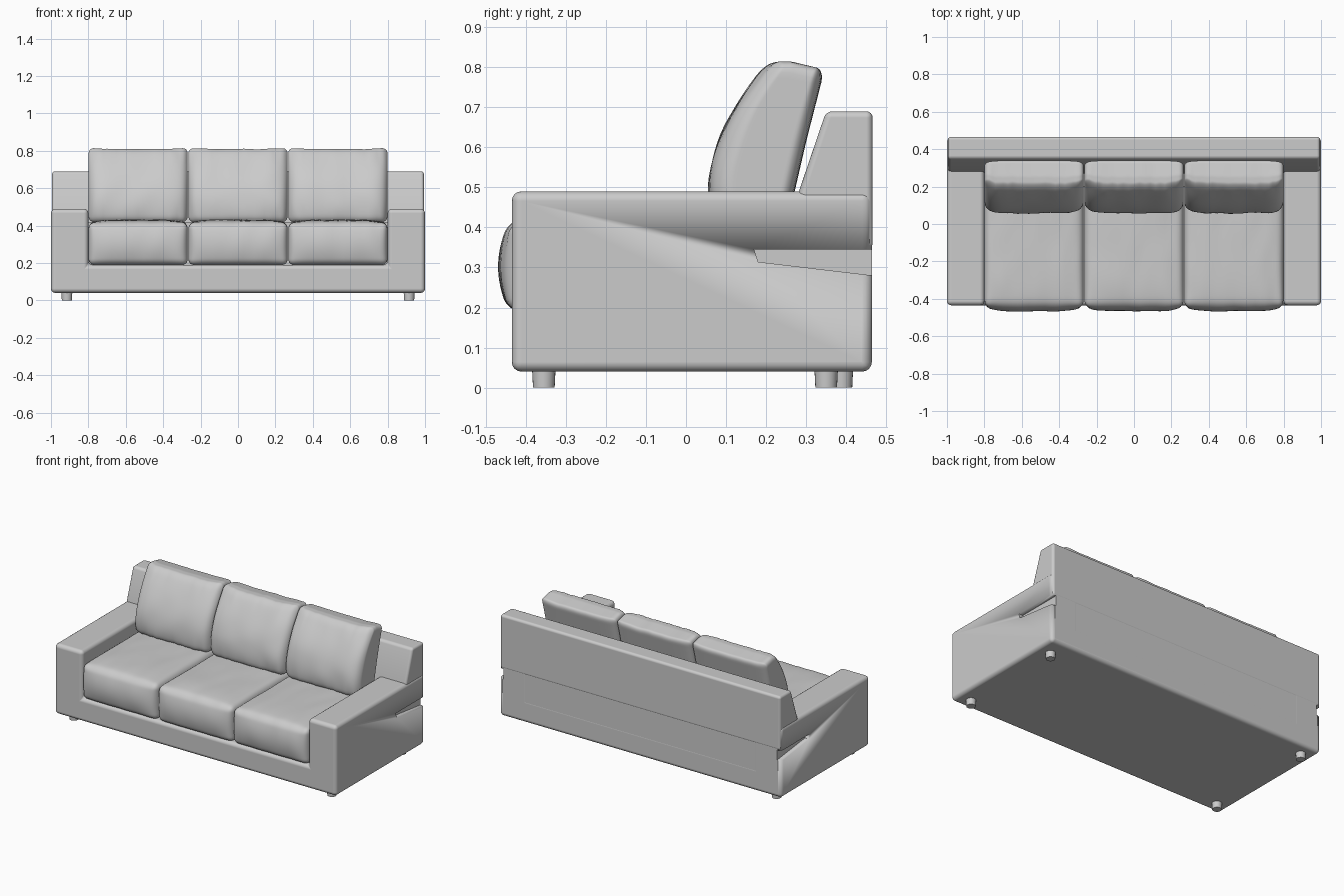
import bpy, bmesh, math
from mathutils import Vector, noise

if "Cube" in bpy.data.objects:
    bpy.data.objects.remove(bpy.data.objects["Cube"], do_unlink=True)

fabric = bpy.data.materials.new("light grey fabric")
fabric.use_nodes = True
GREY = (0.6, 0.6, 0.6, 1)
fabric.diffuse_color = GREY
fabric.node_tree.nodes["Principled BSDF"].inputs["Base Color"].default_value = GREY


def finish(bm, name, smooth=True):
    bmesh.ops.recalc_face_normals(bm, faces=bm.faces)
    mesh = bpy.data.meshes.new(name)
    bm.to_mesh(mesh)
    bm.free()
    mesh.materials.append(fabric)
    obj = bpy.data.objects.new(name, mesh)
    bpy.context.collection.objects.link(obj)
    if smooth:
        bpy.ops.object.select_all(action='DESELECT')
        obj.select_set(True)
        bpy.context.view_layer.objects.active = obj
        bpy.ops.object.shade_smooth_by_angle(angle=math.radians(40))
    return obj


def bevel(obj, width):
    mod = obj.modifiers.new("soft_edges", 'BEVEL')
    mod.width, mod.segments = width, 4
    mod.limit_method = 'ANGLE'
    mod.harden_normals = True


def prism(name, outline, axis, start, end):
    """Extrude a 2D outline along x (outline is y, z) or y (outline is x, z)."""
    bm = bmesh.new()
    place = (lambda a, b: (start, a, b)) if axis == 'x' else (lambda a, b: (a, start, b))
    face = bm.faces.new([bm.verts.new(place(a, b)) for a, b in outline])
    new = bmesh.ops.extrude_face_region(bm, geom=[face])["geom"]
    shift = Vector((end - start, 0, 0) if axis == 'x' else (0, end - start, 0))
    bmesh.ops.translate(bm, vec=shift, verts=[v for v in new if isinstance(v, bmesh.types.BMVert)])
    return finish(bm, name)


def cushion(name, centre, size, radius, warp):
    """Rounded block with extra detail near its edges, shaped by warp(point, u, v, w)."""
    bm = bmesh.new()
    bmesh.ops.create_cube(bm, size=2)
    bmesh.ops.subdivide_edges(bm, edges=bm.edges[:], cuts=27, use_grid_fill=True)
    half = Vector(size) / 2
    for v in bm.verts:
        unit = Vector([math.sin(c * math.pi / 2) for c in v.co])
        p = Vector([c * h for c, h in zip(unit, half)])
        core = Vector([max(-h + radius, min(h - radius, c)) for c, h in zip(p, half)])
        if (p - core).length > 0:
            p = core + (p - core).normalized() * radius
        u, v2, w = [c / h for c, h in zip(p, half)]
        v.co = warp(p + Vector(centre), u, v2, w)
    return finish(bm, name)


# Base and arms in one U-shaped body
half_u = [(1, 0.04), (1, 0.49), (0.8, 0.49), (0.8, 0.19)]
body = prism("base_and_arms", half_u + [(-x, z) for x, z in reversed(half_u)],
             'y', -0.435, 0.464)
bevel(body, 0.024)

# Wedge recess at the rear of each arm
for side in (1, -1):
    wedge = prism("recess_cutter", [(0.17, 0.345), (0.5, 0.345), (0.5, 0.276), (0.18, 0.314)],
                  'x', side * 0.97, side * 1.1)
    wedge.hide_render = True
    wedge.hide_set(True)
    wedge.display_type = 'WIRE'
    cut = body.modifiers.new("recess", 'BOOLEAN')
    cut.operation, cut.object, cut.solver = 'DIFFERENCE', wedge, 'EXACT'

# Sloped back rest, and the panel below it
back = prism("back_rest", [(0.27, 0.455), (0.35, 0.69), (0.466, 0.69), (0.466, 0.345), (0.27, 0.345)],
             'x', -0.994, 0.994)
bevel(back, 0.016)
prism("rear_panel", [(0.2, 0.1), (0.2, 0.42), (0.463, 0.42), (0.463, 0.1)], 'x', -0.968, 0.968)


# Seat cushions: domed top, rounded front, faint creases
def seat_warp(p, u, v, w):
    dome = (1 - u ** 4) * (1 - v ** 6)
    crease = noise.noise(Vector((p.x * 14, p.y * 5, p.z * 5))) * 0.004
    if w > 0:
        p.z += w * (0.016 * dome + crease)
    if v < 0:
        p.y += v * (0.026 * (1 - w * w) * (1 - u ** 6) + crease)
    return p


# Back cushions: curved front, leaning rear, gathered seam along the top
def back_warp(p, u, v, w):
    s = max(0, (w + 1) / 2)
    front = 0.045 + 0.16 * s ** 2.1 + 0.035 * u ** 8 + 0.025 * (1 - s) ** 6
    rear = 0.255 + 0.09 * s - 0.012 * u ** 8
    t = (v + 1) / 2
    gather = max(0, abs(w) - 0.5) * math.sin(u * 26 + 2 * noise.noise(p * 9)) * 0.006
    crease = noise.noise(Vector((p.x * 9, 3, p.z * 7))) * 0.006
    p.y = front + (rear - front) * t + (gather + crease) * (1 - t)
    if w > 0:
        p.z += w * (0.008 * u ** 4 - 0.028 * max(0, t - 0.35)
                    + 0.004 * noise.noise(Vector((p.x * 14, 1, 0))))
    return p


for label, x in (("right", -0.534), ("middle", 0), ("left", 0.534)):
    cushion(label + "_seat_cushion", (x, -0.08, 0.302), (0.53, 0.72, 0.226), 0.032, seat_warp)
    cushion(label + "_back_cushion", (x, 0.2, 0.614), (0.53, 0.24, 0.39), 0.03, back_warp)

# Short round feet
for label, x, y in (("front_right", -0.915, -0.355), ("front_left", 0.915, -0.355),
                    ("back_right", -0.915, 0.388), ("back_left", 0.915, 0.35)):
    bm = bmesh.new()
    bmesh.ops.create_cone(bm, cap_ends=True, segments=24, radius1=0.027, radius2=0.03, depth=0.06)
    bmesh.ops.translate(bm, vec=(x, y, 0.03), verts=bm.verts)
    finish(bm, label + "_foot")
